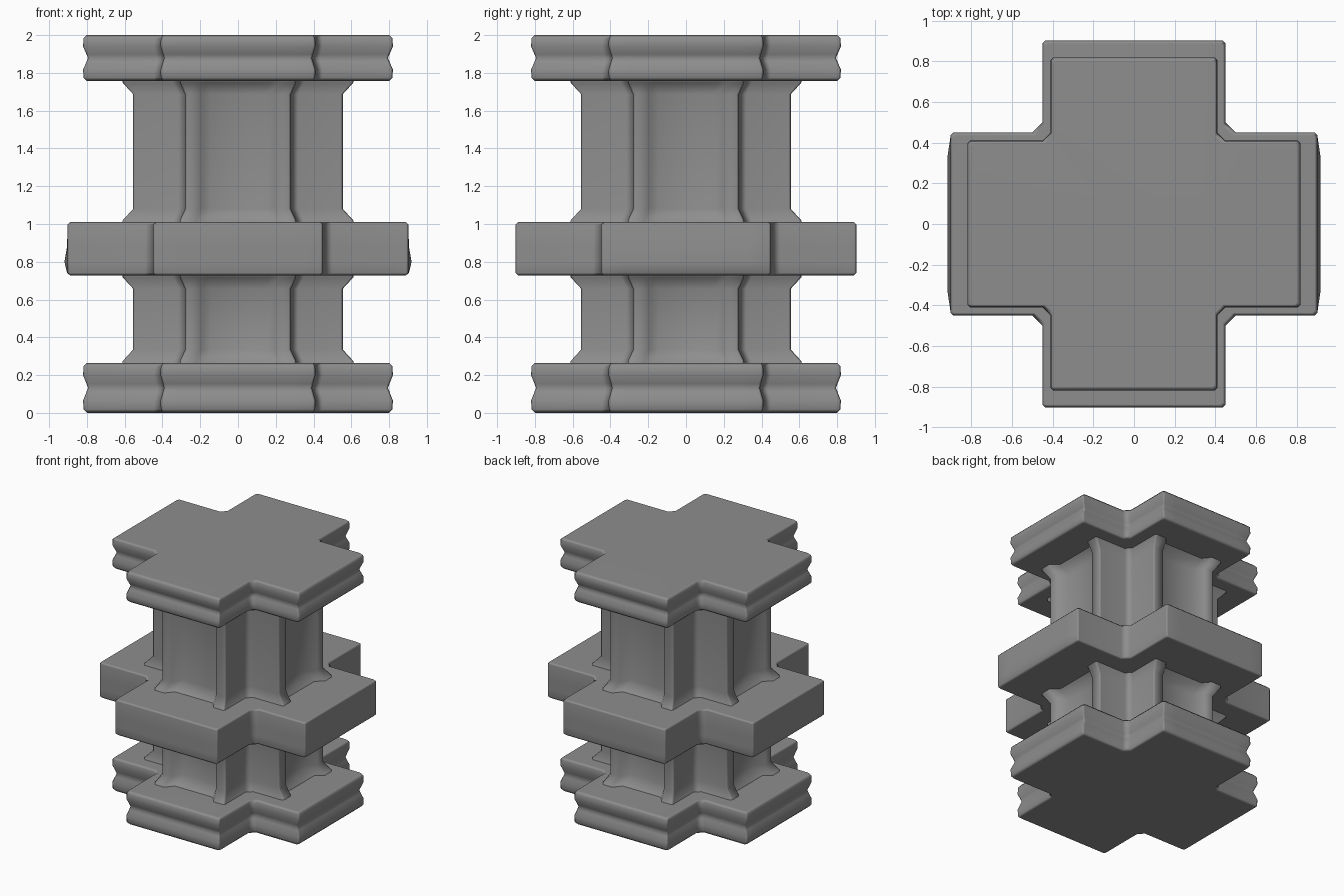
import bpy, bmesh, math

if "Cube" in bpy.data.objects:
    bpy.data.objects.remove(bpy.data.objects["Cube"])

grey = bpy.data.materials.new("dark_grey")
grey.diffuse_color = (0.27, 0.27, 0.27, 1)
grey.use_nodes = True
grey.node_tree.nodes["Principled BSDF"].inputs["Base Color"].default_value = grey.diffuse_color


def plus_ring(arm, half, notch=0.05, bow_x=0.0, bow_y=0.0, edge=0.72, wall=0.0, corner=0.012):
    """Plus-shaped outline; the middle of each arm end may bow out or be recessed."""
    pts = []
    for k in range(4):
        bow = bow_x if k % 2 == 0 else bow_y
        t = half * edge
        side = [(half + notch, half), (arm - corner, half), (arm, half - corner)]
        if wall:
            side.append((arm, t))           # lip of the recess
        side.append((arm + bow, t - wall))
        arm_pts = [(x, -y) for x, y in side] + side[::-1]
        c, s = round(math.cos(k * math.pi / 2)), round(math.sin(k * math.pi / 2))
        pts += [(x * c - y * s, x * s + y * c) for x, y in arm_pts]
    return pts


def loft(name, rings):
    """Skin a stack of (z, outline) rings into a closed solid."""
    bm = bmesh.new()
    loops = [[bm.verts.new((x, y, z)) for x, y in pts] for z, pts in rings]
    n = len(loops[0])
    for lo, hi in zip(loops, loops[1:]):
        for i in range(n):
            j = (i + 1) % n
            bm.faces.new((lo[i], lo[j], hi[j], hi[i]))
    bm.faces.new(loops[0][::-1])
    bm.faces.new(loops[-1])
    bmesh.ops.recalc_face_normals(bm, faces=bm.faces)
    me = bpy.data.meshes.new(name)
    bm.to_mesh(me)
    bm.free()
    me.materials.append(grey)
    ob = bpy.data.objects.new(name, me)
    bpy.context.collection.objects.link(ob)
    bpy.ops.object.select_all(action='DESELECT')
    ob.select_set(True)
    bpy.context.view_layer.objects.active = ob
    bpy.ops.object.shade_smooth_by_angle(angle=math.radians(62))
    # Keep the big flat faces flat while the rims stay soft
    ob.modifiers.new("flat_faces", 'WEIGHTED_NORMAL').keep_sharp = True
    return ob


def grooved_plate(name, z0, z1):
    h = z1 - z0
    prof = [(0, -0.02), (0.07, -0.002), (0.25, 0), (0.42, -0.018), (0.5, -0.026),
            (0.58, -0.018), (0.75, 0), (0.93, -0.002), (1, -0.02)]
    loft(name, [(z0 + f * h, plus_ring(0.82 + d, 0.41 + d * 0.7, 0.04)) for f, d in prof])


def shaft(name, z0, z1):
    # (height, flare, recess depth)
    prof = [(z0 - 0.02, 0.06, -0.06), (z0 + 0.01, 0.055, -0.06), (z0 + 0.07, 0, -0.08),
            (z1 - 0.07, 0, -0.08), (z1 - 0.01, 0.055, -0.06), (z1 + 0.02, 0.06, -0.06)]
    loft(name, [(z, plus_ring(0.555 + d, 0.28 + d * 0.5, 0.04, b, b, 0.7, 0.05))
                for z, d, b in prof])


# End plates with a groove around the rim
grooved_plate("base_plate", 0.0, 0.265)
grooved_plate("top_plate", 1.757, 2.0)

# Wider middle collar, slightly bulged on the two x ends
collar = [(0.727, -0.014, 0), (0.741, 0, 0.003), (0.80, 0, 0.017),
          (0.88, 0, 0.003), (0.996, 0, 0), (1.01, -0.014, 0)]
loft("middle_collar", [(z, plus_ring(0.902 + d, 0.45 + d, 0.05, b)) for z, d, b in collar])

# Plus-section column with a recessed channel in each arm
shaft("lower_shaft", 0.265, 0.727)
shaft("upper_shaft", 1.01, 1.757)
